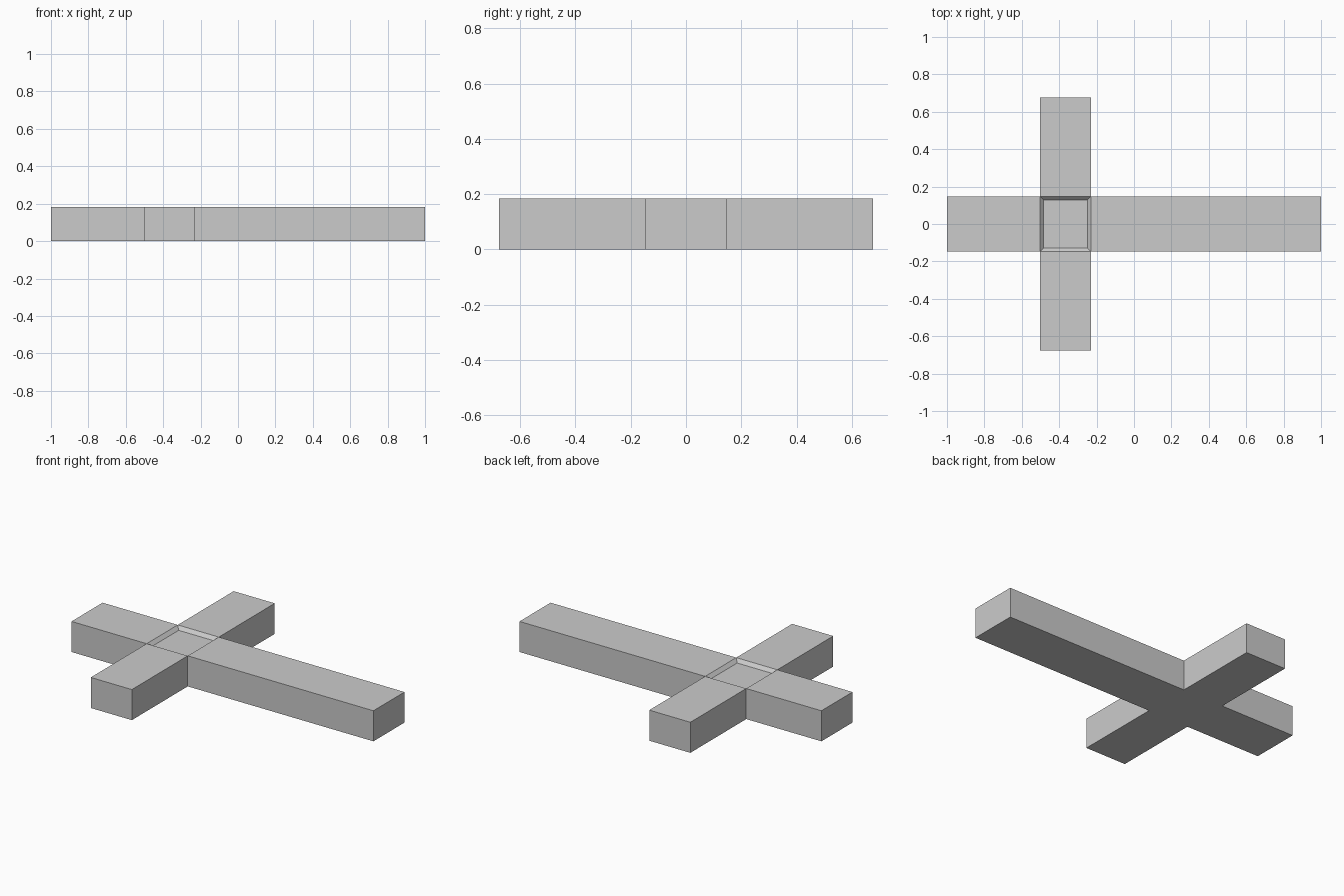
import bpy, bmesh

if "Cube" in bpy.data.objects:
    bpy.data.objects.remove(bpy.data.objects["Cube"])

XS = (-1.0, -0.502, -0.23, 1.0)      # long beam breaks
YS = (-0.676, -0.147, 0.147, 0.676)  # cross beam breaks
HEIGHT = 0.183

bm = bmesh.new()

# Plus-shaped footprint: five cells of a 3 x 3 grid
cells = [(1, 1), (0, 1), (2, 1), (1, 0), (1, 2)]
for i, j in cells:
    corners = ((i, j), (i, j + 1), (i + 1, j + 1), (i + 1, j))
    bm.faces.new([bm.verts.new((XS[a], YS[b], 0)) for a, b in corners])
bmesh.ops.remove_doubles(bm, verts=bm.verts, dist=1e-5)

# Raise into a solid, keeping the underside
ext = bmesh.ops.extrude_face_region(bm, geom=bm.faces[:], use_keep_orig=True)
top_verts = [g for g in ext["geom"] if isinstance(g, bmesh.types.BMVert)]
bmesh.ops.translate(bm, verts=top_verts, vec=(0, 0, HEIGHT))
bmesh.ops.recalc_face_normals(bm, faces=bm.faces)

# Shallow bevelled recess on top of the crossing
centre = next(f for f in bm.faces
              if f.normal.z > 0.9
              and XS[1] < f.calc_center_median().x < XS[2]
              and abs(f.calc_center_median().y) < 0.01)
bmesh.ops.inset_region(bm, faces=[centre], thickness=0.027, depth=0)
bmesh.ops.translate(bm, verts=centre.verts[:], vec=(0, 0, -0.02))

mesh = bpy.data.meshes.new("crossed_beams")
bm.to_mesh(mesh)
bm.free()
bpy.context.collection.objects.link(bpy.data.objects.new("crossed_beams", mesh))
